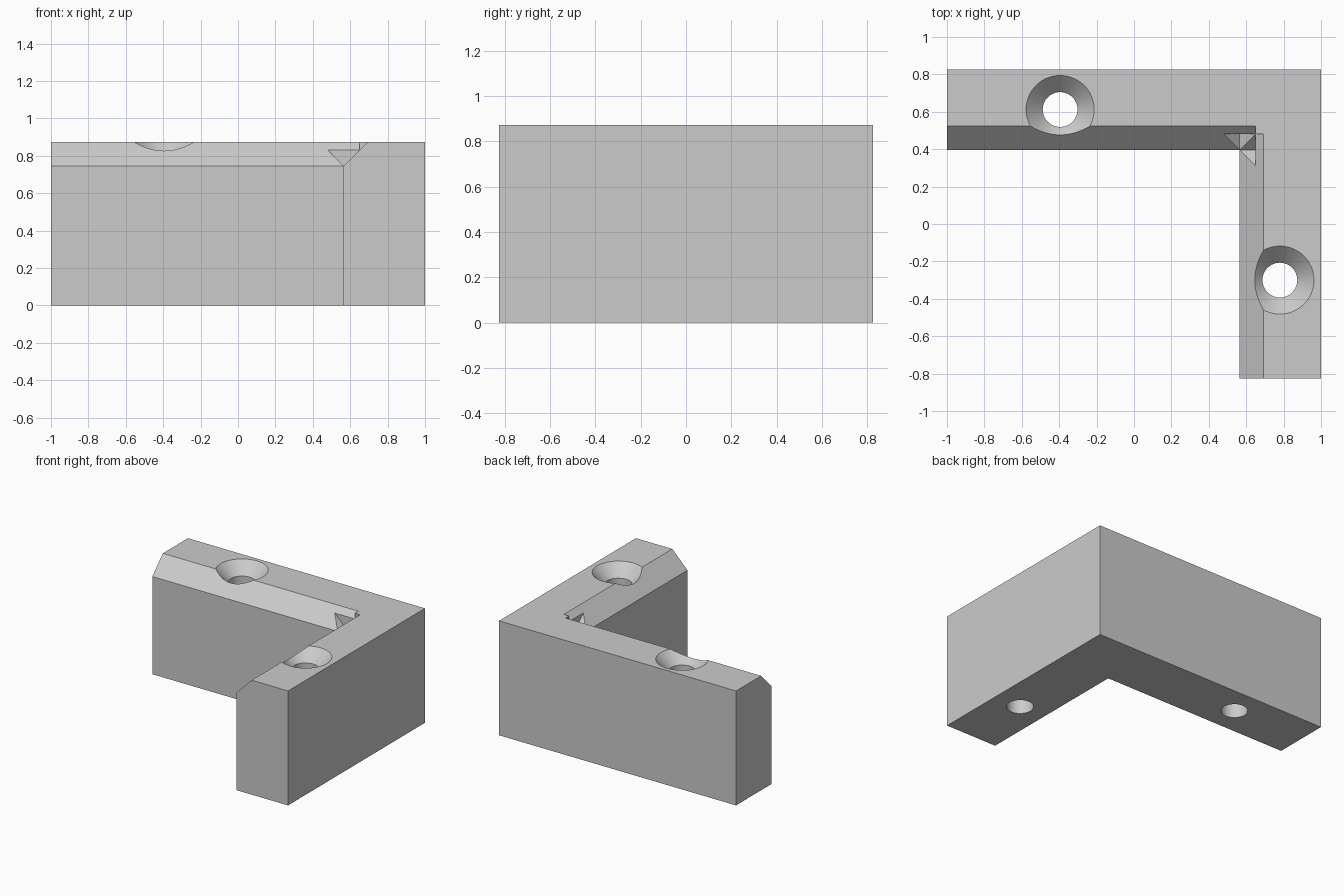
import bpy
import bmesh
from math import radians
from mathutils import Matrix, Vector

if "Cube" in bpy.data.objects:
    bpy.data.objects.remove(bpy.data.objects["Cube"])

HEIGHT = 0.873
HALF_DEPTH = 0.825
INNER_X, INNER_Y = 0.565, 0.395   # inside faces of the two legs
GROOVE_Z = 0.745                  # lowest line of the chamfer
OVER = 0.2                        # how far cutters overshoot the body

grey = bpy.data.materials.new("plain grey")
grey.use_nodes = True
colour = (0.6, 0.6, 0.6, 1)
grey.diffuse_color = colour
grey.node_tree.nodes["Principled BSDF"].inputs["Base Color"].default_value = colour


def make_object(name, bm):
    bmesh.ops.recalc_face_normals(bm, faces=bm.faces)
    mesh = bpy.data.meshes.new(name)
    bm.to_mesh(mesh)
    bm.free()
    mesh.materials.append(grey)
    obj = bpy.data.objects.new(name, mesh)
    bpy.context.collection.objects.link(obj)
    return obj


def extrude_outline(name, points, direction):
    bm = bmesh.new()
    face = bm.faces.new([bm.verts.new(p) for p in points])
    result = bmesh.ops.extrude_face_region(bm, geom=[face], use_keep_orig=True)
    verts = [v for v in result["geom"] if isinstance(v, bmesh.types.BMVert)]
    bmesh.ops.translate(bm, verts=verts, vec=Vector(direction))
    return make_object(name, bm)


def countersunk_drill(name, x, y, hole=0.093, sink=0.182):
    # Spin half of the shaft and flared head around the hole axis
    top = OVER / 2
    profile = [(0, -top), (hole, -top), (hole, HEIGHT - sink + hole),
               (sink + top, HEIGHT + top), (0, HEIGHT + top)]
    bm = bmesh.new()
    verts = [bm.verts.new((r, 0, z)) for r, z in profile]
    edges = [bm.edges.new(pair) for pair in zip(verts, verts[1:])]
    bmesh.ops.spin(bm, geom=verts + edges, cent=(0, 0, 0), axis=(0, 0, 1),
                   angle=radians(360), steps=64)
    bmesh.ops.remove_doubles(bm, verts=bm.verts, dist=0.0001)
    bmesh.ops.transform(bm, matrix=Matrix.Translation((x, y, 0)), verts=bm.verts)
    return make_object(name, bm)


# L-shaped body
outline = [(-1, HALF_DEPTH), (-1, INNER_Y), (INNER_X, INNER_Y),
           (INNER_X, -HALF_DEPTH), (1, -HALF_DEPTH), (1, HALF_DEPTH)]
body = extrude_outline("corner_bracket", [(x, y, 0) for x, y in outline], (0, 0, HEIGHT))

# V-shaped cutters for the inside top edges; they cross in the corner
vee = [(0, GROOVE_Z), (OVER, GROOVE_Z + OVER), (-OVER, GROOVE_Z + OVER)]
stop_x, stop_y = 0.65, 0.48
back_vee = extrude_outline("back_chamfer_cutter",
                           [(stop_x, INNER_Y + a, z) for a, z in vee],
                           (-1 - OVER - stop_x, 0, 0))
side_vee = extrude_outline("side_chamfer_cutter",
                           [(INNER_X + a, stop_y, z) for a, z in vee],
                           (0, -HALF_DEPTH - OVER - stop_y, 0))

# Screw holes with conical seats
cutters = [back_vee, side_vee,
           countersunk_drill("back_hole_cutter", -0.395, 0.612),
           countersunk_drill("side_hole_cutter", 0.78, -0.30)]

bpy.context.view_layer.objects.active = body
body.select_set(True)
for cutter in cutters:
    cutter.hide_render = True
    cut = body.modifiers.new(cutter.name, 'BOOLEAN')
    cut.operation = 'DIFFERENCE'
    cut.solver = 'EXACT'
    cut.object = cutter
    bpy.ops.object.modifier_apply(modifier=cut.name)
for cutter in cutters:
    bpy.data.objects.remove(cutter)

bpy.ops.object.shade_smooth_by_angle(angle=radians(30))
